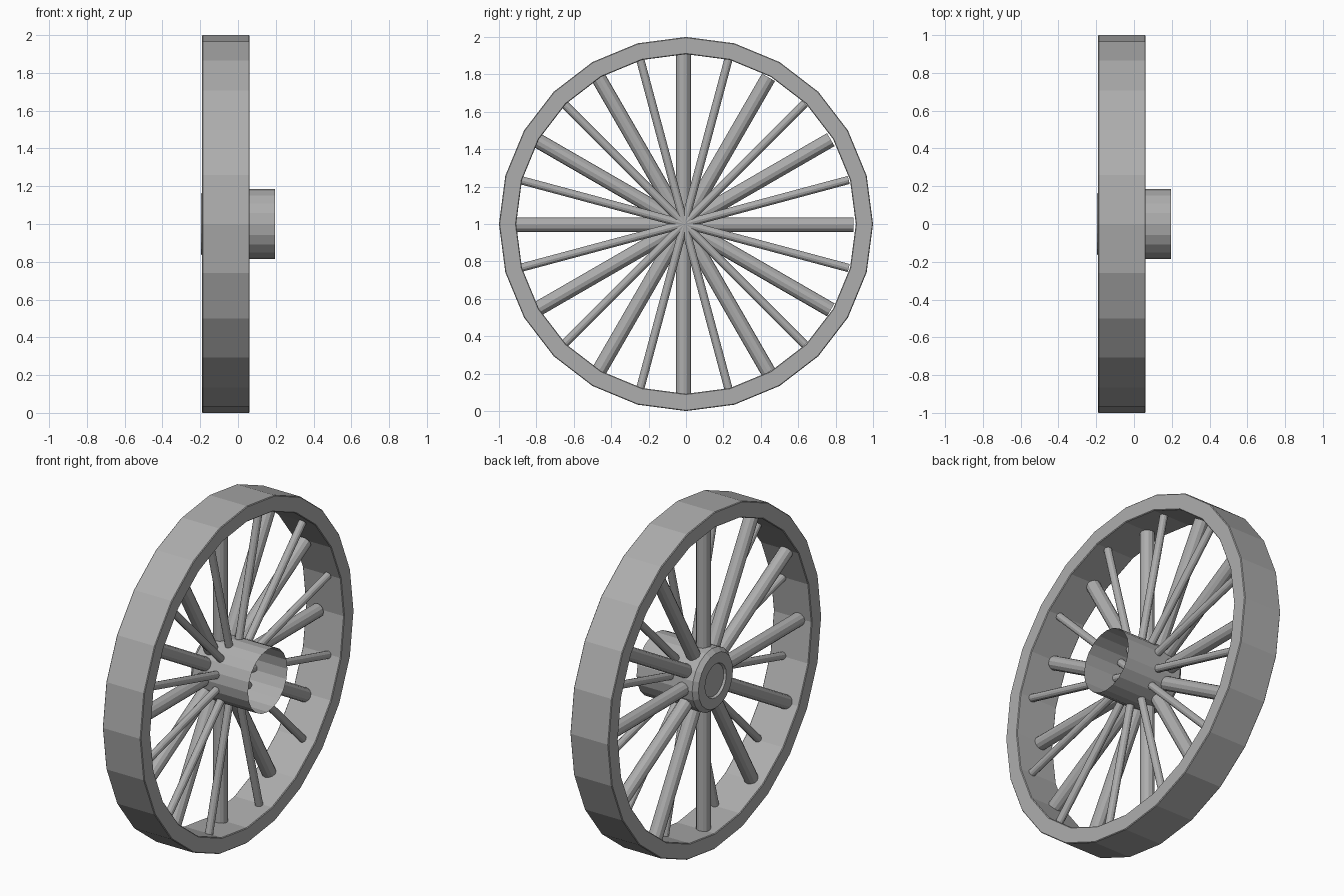
import bpy, bmesh, math
from mathutils import Matrix

if "Cube" in bpy.data.objects:
    bpy.data.objects.remove(bpy.data.objects["Cube"])

CENTRE_Z = 1.0
grey = bpy.data.materials.new("dark_grey")
grey.diffuse_color = (0.42, 0.42, 0.42, 1)
grey.use_nodes = True
grey.node_tree.nodes["Principled BSDF"].inputs["Base Color"].default_value = grey.diffuse_color


def add_object(name, bm):
    bmesh.ops.recalc_face_normals(bm, faces=bm.faces)
    mesh = bpy.data.meshes.new(name)
    bm.to_mesh(mesh)
    bm.free()
    mesh.materials.append(grey)
    ob = bpy.data.objects.new(name, mesh)
    ob.location.z = CENTRE_Z
    bpy.context.collection.objects.link(ob)
    return ob


def lathe_x(name, profile, sides, closed):
    """Revolve (x, radius) points around the x axis."""
    bm = bmesh.new()
    rings = []
    for x, r in profile:
        if r == 0:
            rings.append([bm.verts.new((x, 0, 0))] * sides)
        else:
            angles = [2 * math.pi * i / sides for i in range(sides)]
            rings.append([bm.verts.new((x, r * math.sin(a), r * math.cos(a))) for a in angles])
    pairs = list(zip(rings, rings[1:]))
    if closed:
        pairs.append((rings[-1], rings[0]))
    for a, b in pairs:
        for i in range(sides):
            j = (i + 1) % sides
            corners = list(dict.fromkeys((a[i], a[j], b[j], b[i])))
            bm.faces.new(corners)
    return add_object(name, bm)


def spokes(name, centre, radius, length, start, sides=12, count=12):
    """Ring of round bars running from the axle to the rim."""
    bm = bmesh.new()
    for i in range(count):
        turn = Matrix.Rotation(math.radians(start + 360 * i / count), 4, 'X')
        place = Matrix.Translation(centre) @ turn @ Matrix.Translation((0, 0, length / 2))
        bmesh.ops.create_cone(bm, cap_ends=True, segments=sides, radius1=radius,
                              radius2=radius, depth=length, matrix=place)
    return add_object(name, bm)


# rim: 24-sided band with tiny chamfered edges
x0, x1, ro, ri, c = -0.19, 0.061, 1.0, 0.908, 0.004
lathe_x("rim", [(x0 + c, ro), (x1 - c, ro), (x1, ro - c), (x1, ri + c),
                (x1 - c, ri), (x0 + c, ri), (x0, ri + c), (x0, ro - c)], 24, True)

# hub: thin shell, open at +x, chamfered cap with recessed disc at -x
lathe_x("hub", [(0.195, 0.185), (-0.17, 0.185), (-0.195, 0.162), (-0.195, 0.1),
                (-0.182, 0.094), (-0.182, 0)], 20, False)

# alternating thick and thin spokes in two planes
spokes("thick_spokes", (-0.105, -0.014, -0.004), 0.04, 0.91, 0)
spokes("thin_spokes", (-0.02, -0.009, 0), 0.022, 0.91, 15)
